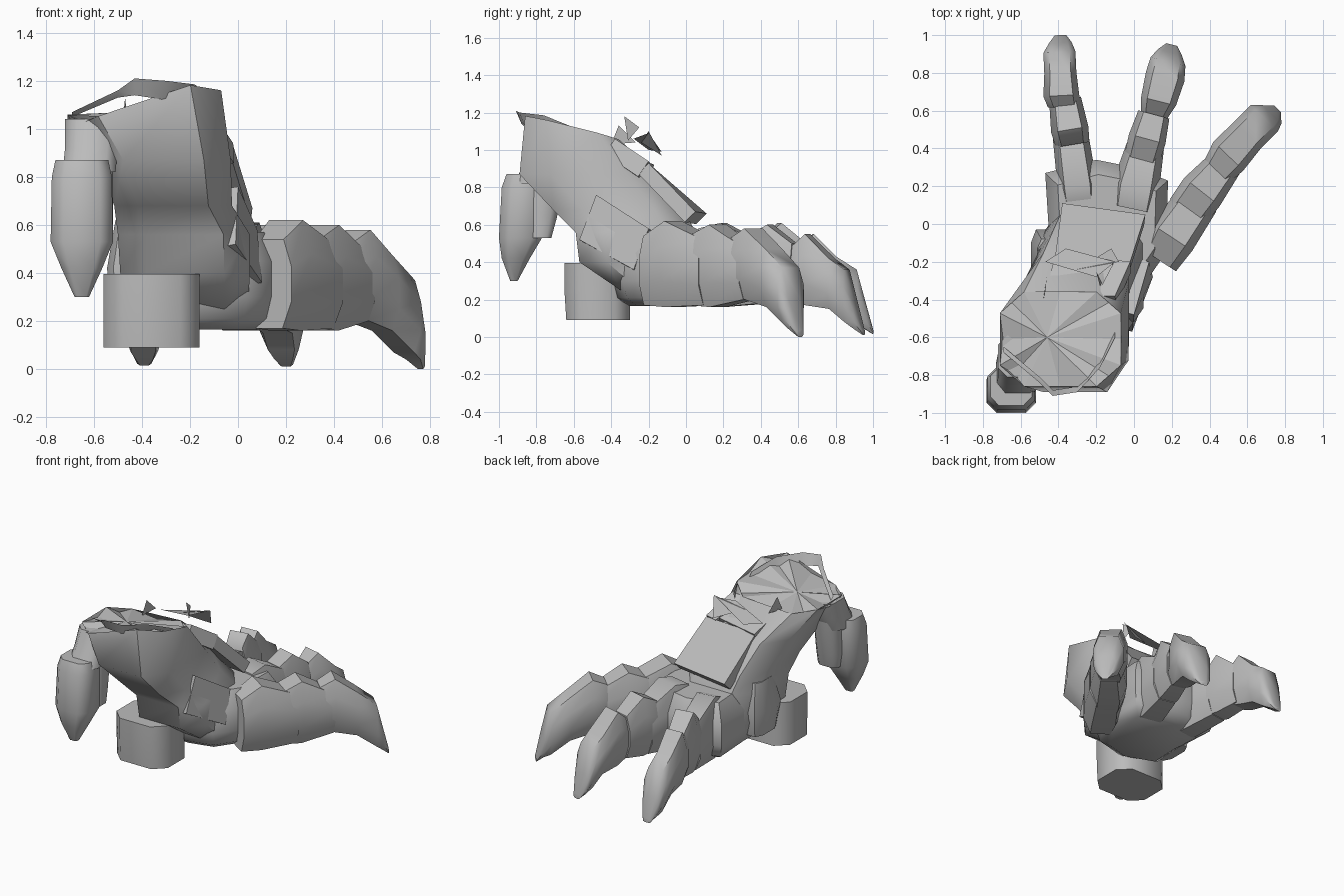
import bpy, math
from mathutils import Vector

grey = bpy.data.materials.new("stone grey")
grey.diffuse_color = (0.5, 0.5, 0.5, 1)


def make(name, verts, faces, angle=50):
    me = bpy.data.meshes.new(name)
    me.from_pydata([tuple(v) for v in verts], [], faces)
    me.materials.append(grey)
    ob = bpy.data.objects.new(name, me)
    bpy.context.collection.objects.link(ob)
    bpy.ops.object.select_all(action='DESELECT')
    ob.select_set(True)
    bpy.context.view_layer.objects.active = ob
    bpy.ops.object.mode_set(mode='EDIT')
    bpy.ops.mesh.select_all(action='SELECT')
    bpy.ops.mesh.normals_make_consistent(inside=False)
    bpy.ops.object.mode_set(mode='OBJECT')
    if angle:
        bpy.ops.object.shade_smooth_by_angle(angle=math.radians(angle))
    return ob


def skin(name, rings, cap_end=True):
    n = len(rings[0])
    verts = [v for r in rings for v in r]
    faces = [(i * n + j, i * n + (j + 1) % n, (i + 1) * n + (j + 1) % n, (i + 1) * n + j)
             for i in range(len(rings) - 1) for j in range(n)]
    faces.append(tuple(reversed(range(n))))
    if cap_end:
        faces.append(tuple(range(len(verts) - n, len(verts))))
    return make(name, verts, faces)


# toe piece: stations (x, y, bottom z, top z, half width) along a ground path
TOE = [(-.6, 0), (.6, 0), (1, .3), (1, .7), (.65, 1), (-.65, 1), (-1, .7), (-1, .3)]


def toe_part(name, st):
    d = Vector((st[-1][0] - st[0][0], st[-1][1] - st[0][1])).normalized()
    side = (d.y, -d.x)
    skin(name, [[(x + side[0] * u * w, y + side[1] * u * w, b + (t - b) * v) for u, v in TOE]
                for x, y, b, t, w in st])


# upright piece: levels (cx, cy, z, rx, ry), cut-corner box section
BOX = [(-1, -.55), (-.6, -1), (.6, -1), (1, -.55), (1, .55), (.6, 1), (-.6, 1), (-1, .55)]


def column(name, levels, tilt=(0, 0), cap=True, drop={}):
    rings = [[(cx + u * rx, cy + v * ry, z) for u, v in BOX] for cx, cy, z, rx, ry in levels]
    cx, cy = levels[-1][:2]
    rings[-1] = [(x, y, z + tilt[0] * (x - cx) + tilt[1] * (y - cy) - drop.get(i, 0))
                 for i, (x, y, z) in enumerate(rings[-1])]
    skin(name, rings, cap)
    return rings[-1]


# left toe
toe_part("left_toe_base", [(-.29, .10, .18, .56, .10), (-.30, .2, .16, .60, .105), (-.335, .46, .18, .50, .095)])
toe_part("left_toe_middle", [(-.325, .42, .19, .54, .09), (-.34, .5, .18, .61, .10), (-.365, .66, .2, .48, .085)])
toe_part("left_toe_tip", [(-.37, .62, .2, .50, .085), (-.385, .68, .18, .55, .095), (-.39, .80, .15, .43, .085),
                          (-.395, .91, .07, .36, .085), (-.39, .96, .04, .18, .06), (-.39, 1.0, .015, .04, .03)])
# middle toe
toe_part("middle_toe_base", [(-.01, .08, .18, .58, .12), (.01, .2, .16, .61, .125), (.06, .41, .18, .5, .10)])
toe_part("middle_toe_middle", [(.04, .34, .19, .54, .095), (.07, .45, .18, .60, .10), (.105, .58, .2, .5, .085)])
toe_part("middle_toe_tip", [(.105, .57, .2, .48, .07), (.13, .65, .17, .55, .095), (.165, .78, .15, .42, .105),
                            (.18, .86, .08, .36, .095), (.19, .91, .04, .18, .065), (.20, .95, .01, .04, .03)])
# right toe
toe_part("right_toe_base", [(.13, -.19, .17, .54, .11), (.2, -.07, .16, .62, .13), (.34, .13, .17, .52, .115)])
toe_part("right_toe_middle", [(.28, .06, .17, .54, .115), (.36, .17, .16, .6, .12), (.5, .34, .2, .48, .09)])
toe_part("right_toe_tip", [(.44, .28, .22, .53, .09), (.5, .36, .2, .58, .11), (.6, .47, .16, .47, .10),
                           (.69, .56, .07, .37, .10), (.73, .58, .04, .2, .07), (.76, .61, 0, .04, .025)])

# palm with rounded underside
outline = [(-.45, -.05), (-.47, .27), (-.2, .34), (0, .3), (.18, .23), (.17, -.15), (.04, -.34), (-.2, -.4), (-.46, -.3)]
skin("palm", [[(-.14 + (x + .14) * s, -.05 + (y + .05) * s, z) for x, y in outline]
              for z, s in ((.165, .72), (.21, .92), (.3, 1), (.45, 1), (.57, .8))])

# heel pad
column("heel_pad", [(-.36, -.47, .09, .20, .17), (-.36, -.475, .25, .20, .175), (-.36, -.475, .395, .20, .175)])

# leaning leg stump
rim = column("leg", [(-.2, -.13, .25, .24, .22), (-.22, -.24, .4, .27, .33), (-.225, -.27, .56, .275, .32),
                     (-.27, -.36, .68, .245, .35), (-.31, -.52, .87, .28, .37), (-.39, -.61, 1.11, .32, .25)],
             tilt=(.05, -.25), cap=False, drop={0: .07, 1: .11})

# broken cap: star shaped fan inside the rim
star = [Vector((-.46, -.6, 1.07))]
for i, p in enumerate(rim):
    q = Vector(rim[(i + 1) % len(rim)])
    p = Vector(p)
    star += [p, (p + q) / 2 - Vector((0, 0, .03))]
k = len(star) - 1
make("broken_cap", star, [(0, 1 + i, 1 + (i + 1) % k) for i in range(k)], 0)

# raised lip arching over the front rim
arch = [(-.69, -.68, 1.07, .02), (-.5, -.84, 1.16, .03), (-.43, -.91, 1.21, .07), (-.3, -.89, 1.2, .08),
        (-.18, -.76, 1.185, .06), (-.1, -.6, 1.12, .03)]
n = len(arch)
make("front_lip", [(x, y, z) for x, y, z, h in arch] + [(x, y + .03, z - h) for x, y, z, h in arch],
     [(i, i + 1, i + n + 1, i + n) for i in range(n - 1)])


# sloping plates on the instep
def slab(name, quad, thick):
    a, b, c, d = [Vector(q) for q in quad]
    n = (b - a).cross(d - a).normalized() * thick
    make(name, [a, b, c, d, a - n, b - n, c - n, d - n],
         [(0, 1, 2, 3), (7, 6, 5, 4), (0, 4, 5, 1), (1, 5, 6, 2), (2, 6, 7, 3), (3, 7, 4, 0)], 0)


slab("instep_plate", [(.06, .05, .67), (-.38, .11, .66), (-.42, -.19, .92), (-.02, -.2, .93)], .08)
slab("instep_rail", [(-.02, -.2, .94), (-.1, -.19, .93), (-.2, -.38, 1.05), (-.1, -.38, 1.06)], .1)
slab("instep_step", [(-.08, -.22, .94), (-.42, -.17, .92), (-.46, -.34, 1.0), (-.14, -.36, 1.01)], .06)

# loose shards above the instep
for i, s in enumerate([[(-.47, -.2, 1.0), (-.36, -.13, .99), (-.1, -.2, 1.09), (-.2, -.28, 1.06)],
                       [(-.18, -.33, 1.18), (-.17, -.31, 1.05), (-.2, -.25, 1.12)],
                       [(-.3, -.24, 1.04), (-.12, -.13, .97), (-.08, -.2, 1.1)],
                       [(-.47, -.36, 1.13), (-.46, -.27, 1.04), (-.48, -.4, 1.03)]]):
    make(f"shard_{i + 1}", s, [tuple(range(len(s)))], 0)

# side muscles
slab("right_muscle", [(.10, -.28, .36), (.08, -.2, .58), (.0, -.48, .76), (-.01, -.57, .52)], .12)
column("left_muscle", [(-.46, -.18, .25, .07, .12), (-.48, -.18, .42, .065, .15), (-.46, -.18, .62, .05, .1)])

# rear hanging claw with its knuckle and shoulder
column("rear_claw", [(-.65, -.86, .87, .11, .10), (-.65, -.87, .8, .125, .115), (-.65, -.885, .53, .13, .115),
                     (-.65, -.91, .42, .085, .075), (-.65, -.92, .3, .03, .02)])
column("rear_knuckle", [(-.6, -.78, .53, .08, .06), (-.61, -.77, .64, .09, .08), (-.61, -.75, .88, .09, .1)])
column("rear_shoulder", [(-.62, -.8, .82, .11, .12), (-.61, -.75, .92, .11, .12), (-.60, -.7, 1.04, .12, .11)])
